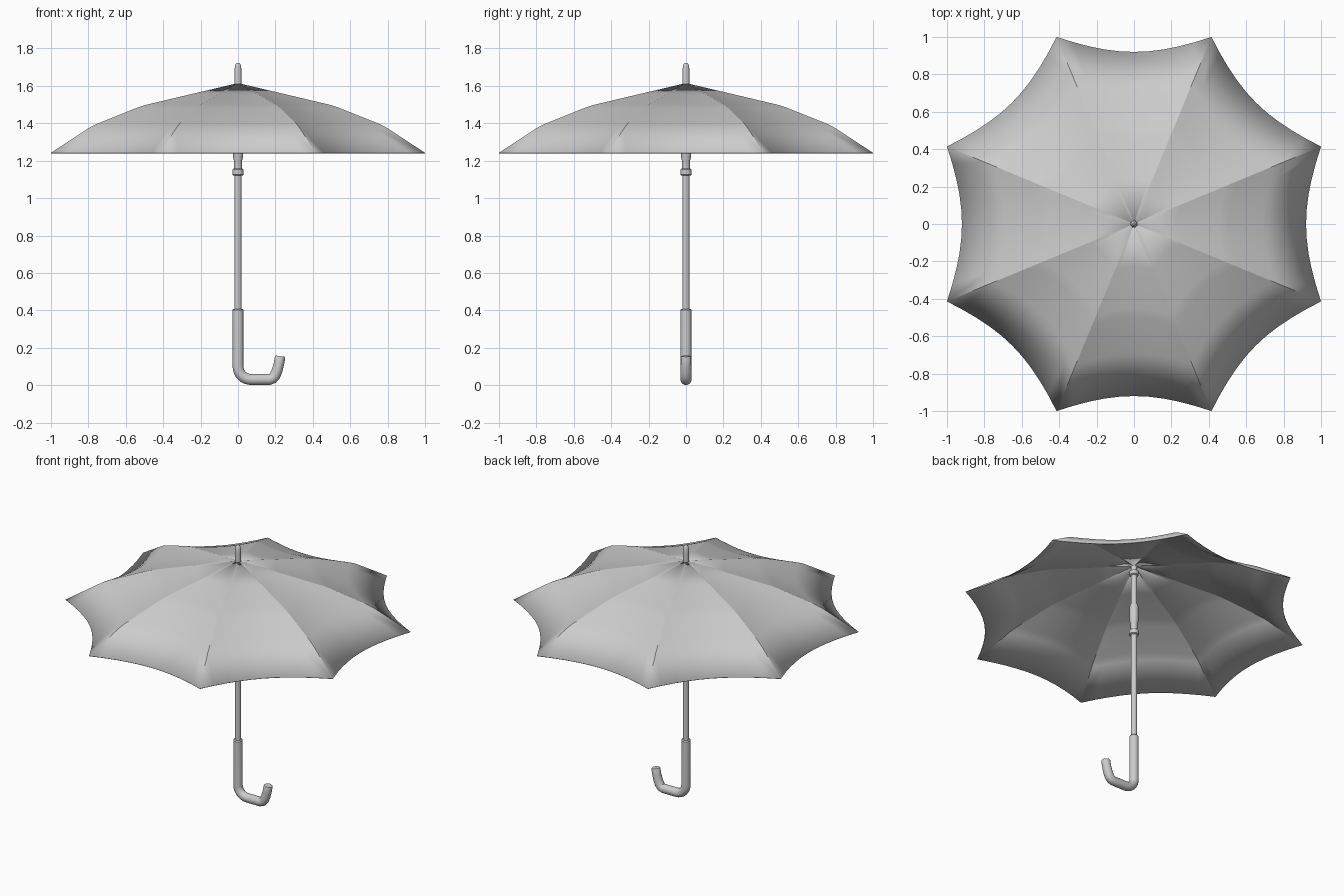
import bpy, bmesh, math
from mathutils import Vector

if "Cube" in bpy.data.objects:
    bpy.data.objects.remove(bpy.data.objects["Cube"])


def finish(name, bm, angle):
    bmesh.ops.recalc_face_normals(bm, faces=bm.faces)
    mesh = bpy.data.meshes.new(name)
    bm.to_mesh(mesh)
    bm.free()
    ob = bpy.data.objects.new(name, mesh)
    bpy.context.collection.objects.link(ob)
    bpy.ops.object.select_all(action='DESELECT')
    ob.select_set(True)
    bpy.context.view_layer.objects.active = ob
    bpy.ops.object.shade_smooth_by_angle(angle=math.radians(angle))
    return ob


def bridge(bm, rings):
    for a, b in zip(rings, rings[1:]):
        n = len(a)
        for i in range(n):
            bm.faces.new((a[i], b[i], b[(i + 1) % n], a[(i + 1) % n]))


def lathe(name, profile, sides=24):
    bm = bmesh.new()
    rings = []
    for r, z in profile:
        rings.append([bm.verts.new((r * math.cos(math.tau * i / sides),
                                    r * math.sin(math.tau * i / sides), z)) for i in range(sides)])
    bridge(bm, rings)
    bm.faces.new(rings[0])
    bm.faces.new(rings[-1])
    return finish(name, bm, 35)


def tube(name, path, sides=24):
    # path of (x, z, radius) in the xz plane
    bm = bmesh.new()
    pts = [Vector((x, 0, z)) for x, z, r in path]
    rings = []
    for k, p in enumerate(pts):
        t = (pts[min(k + 1, len(pts) - 1)] - pts[max(k - 1, 0)]).normalized()
        u = Vector((0, 1, 0))
        v = t.cross(u)
        rings.append([bm.verts.new(p + path[k][2] * (u * math.cos(math.tau * i / sides)
                                                     + v * math.sin(math.tau * i / sides)))
                      for i in range(sides)])
    bridge(bm, rings)
    bm.faces.new(rings[0])
    bm.faces.new(rings[-1])
    return finish(name, bm, 35)


# Canopy: eight scalloped panels sharing one rib profile (rib x extent, z)
RIBS, STEPS, SCALLOP = 8, 10, 0.08
rib_profile = [(0.012, 1.612), (0.25, 1.556), (0.49, 1.499), (0.52, 1.490), (0.55, 1.479),
               (0.75, 1.399), (0.78, 1.385), (0.80, 1.373), (1.0, 1.242)]
half = math.tan(math.pi / RIBS)
bm = bmesh.new()
rings = []
for d, z in rib_profile:
    ring = []
    for p in range(RIBS):
        ang = math.tau * p / RIBS
        for s in range(STEPS):
            t = -1 + 2 * s / STEPS
            k = 1 - SCALLOP * (1 - t * t)
            x, y = d * k, d * k * half * t
            ring.append(bm.verts.new((x * math.cos(ang) - y * math.sin(ang),
                                      x * math.sin(ang) + y * math.cos(ang), z)))
    rings.append(ring)
bridge(bm, rings)
canopy = finish("canopy", bm, 13)
if canopy.data.polygons[0].normal.z < 0:
    canopy.data.flip_normals()
cloth = canopy.modifiers.new("thickness", 'SOLIDIFY')
cloth.thickness = 0.004
cloth.offset = -1

# Shaft, top ferrule and fittings
lathe("shaft", [(0.019, 0.38), (0.019, 1.61)])
lathe("ferrule", [(0.019, 1.59), (0.019, 1.67), (0.017, 1.70), (0.013, 1.715), (0.006, 1.722)])
lathe("runner", [(0.022, 1.12), (0.030, 1.125), (0.030, 1.152), (0.022, 1.158), (0.022, 1.20),
                 (0.028, 1.225), (0.028, 1.31), (0.025, 1.335), (0.018, 1.34)])
lathe("top_collar", [(0.02, 1.54), (0.028, 1.545), (0.028, 1.57), (0.02, 1.575)])

# Hooked handle: grip, quarter bend, foot and upturned end
path = [(0, 0.408, 0.024), (0, 0.402, 0.029), (0, 0.10, 0.029)]
for i in range(1, 9):
    a = math.pi / 2 * i / 8
    path.append((0.07 * (1 - math.cos(a)), 0.10 - 0.07 * math.sin(a), 0.029))
path += [(0.17, 0.030, 0.029), (0.185, 0.036, 0.029), (0.197, 0.050, 0.029),
         (0.208, 0.075, 0.029), (0.218, 0.11, 0.028), (0.225, 0.148, 0.028), (0.226, 0.155, 0.025)]
tube("handle", path)
